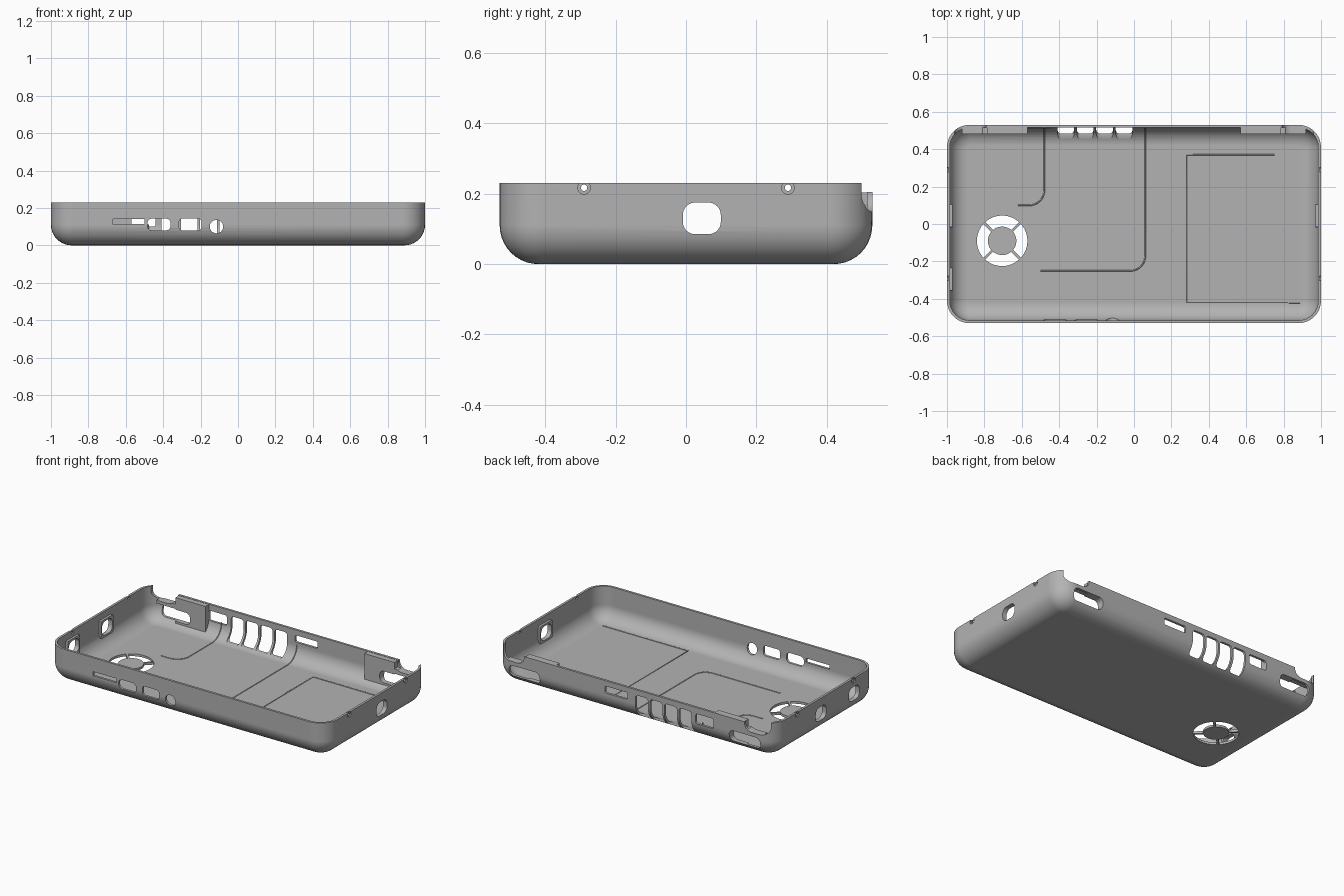
import bpy, bmesh, math
from mathutils import Vector

cube = bpy.data.objects.get("Cube")
if cube:
    bpy.data.objects.remove(cube)

HX, HY, TOP = 1.0, 0.53, 0.23          # half length, half depth, height
FILLET, CORNER, WALL = 0.11, 0.12, 0.015

grey = bpy.data.materials.new("grey_plastic")
grey.use_nodes = True
grey.diffuse_color = (0.45, 0.45, 0.45, 1)
grey.node_tree.nodes["Principled BSDF"].inputs["Base Color"].default_value = (0.45, 0.45, 0.45, 1)


def make_object(name, bm):
    bmesh.ops.recalc_face_normals(bm, faces=bm.faces)
    mesh = bpy.data.meshes.new(name)
    bm.to_mesh(mesh)
    bm.free()
    mesh.materials.append(grey)
    obj = bpy.data.objects.new(name, mesh)
    bpy.context.collection.objects.link(obj)
    return obj


def rounded_rect(cx, cy, hw, hh, r, steps=8):
    pts = []
    for i, (sx, sy) in enumerate([(1, 1), (-1, 1), (-1, -1), (1, -1)]):
        for k in range(steps + 1):
            a = math.pi / 2 * (i + k / steps)
            pts.append((cx + sx * (hw - r) + r * math.cos(a),
                        cy + sy * (hh - r) + r * math.sin(a)))
    return pts


def prism(name, axis, outline, lo, hi):
    """Extrude a 2D outline along one axis."""
    place = {"x": lambda u, v, w: (w, u, v),
             "y": lambda u, v, w: (u, w, v),
             "z": lambda u, v, w: (u, v, w)}[axis]
    bm = bmesh.new()
    ends = [[bm.verts.new(place(u, v, w)) for u, v in outline] for w in (lo, hi)]
    n = len(outline)
    for i in range(n):
        j = (i + 1) % n
        bm.faces.new((ends[0][i], ends[0][j], ends[1][j], ends[1][i]))
    bm.faces.new(ends[0])
    bm.faces.new(ends[1])
    return make_object(name, bm)


def slot(axis, u0, u1, v0, v1, r, lo, hi):
    """Rounded rectangular cutter given by its limits."""
    outline = rounded_rect((u0 + u1) / 2, (v0 + v1) / 2, (u1 - u0) / 2, (v1 - v0) / 2, r)
    return prism("cutter", axis, outline, lo, hi)


def hole(axis, u, v, r, lo, hi):
    outline = [(u + r * math.cos(i * math.tau / 24), v + r * math.sin(i * math.tau / 24))
               for i in range(24)]
    return prism("cutter", axis, outline, lo, hi)


# Tray shell: stacked rounded rectangles, up the outside and down the inside
arc = [math.pi / 2 * k / 10 for k in range(11)]
outer = [(FILLET * (1 - math.sin(a)), FILLET * (1 - math.cos(a))) for a in arc]
ri = FILLET - WALL
inner = [(FILLET - ri * math.sin(a), FILLET - ri * math.cos(a)) for a in reversed(arc)]
bm = bmesh.new()
rings = []
for inset, z in outer + [(0, TOP), (WALL, TOP)] + inner:
    pts = rounded_rect(0, 0, HX - inset, HY - inset, CORNER - inset)
    rings.append([bm.verts.new((x, y, z)) for x, y in pts])
for a, b in zip(rings, rings[1:]):
    for i in range(len(a)):
        j = (i + 1) % len(a)
        bm.faces.new((a[i], a[j], b[j], b[i]))
bm.faces.new(rings[0])
bm.faces.new(rings[-1])
shell = make_object("tray_shell", bm)

adds, cuts = [], []

# Corner blocks and shelves behind the rear wall, with notch and window
block = [(0.48, 0.035), (0.495, 0.035), (0.518, 0.07), (0.518, 0.203), (0.48, 0.203)]
shelf = [(0.48, 0.13), (0.518, 0.13), (0.518, 0.16), (0.48, 0.16)]
for s in (-1, 1):
    adds.append(prism("corner_block", "x", block, *sorted((s * 0.57, s * 0.785))))
    adds.append(prism("corner_shelf", "x", shelf, *sorted((s * 0.78, s * 0.92))))
    cuts.append(slot("y", *sorted((s * 0.79, s * 0.96)), 0.15, 0.35, 0.05, 0.47, 0.6))
    cuts.append(slot("y", *sorted((s * 0.68, s * 0.90)), 0.05, 0.125, 0.03, 0.44, 0.6))

# End wall openings with inner frames
for s, y in ((-1, 0.045), (1, 0.045), (-1, -0.295)):
    frame = rounded_rect(y, 0.13, 0.063, 0.058, 0.01, 2)
    adds.append(prism("opening_frame", "x", frame, *sorted((s * 0.97, s * 0.99))))
    cuts.append(slot("x", y - 0.054, y + 0.054, 0.085, 0.175, 0.035,
                     *sorted((s * 0.9, s * 1.1))))

# Pin holes with shallow outer recesses
for s in (-1, 1):
    for y in (-0.29, 0.29):
        cuts.append(hole("x", y, 0.217, 0.009, *sorted((s * 0.95, s * 1.1))))
        cuts.append(hole("x", y, 0.217, 0.018, *sorted((s * 0.993, s * 1.1))))

# Lowered rear rim
cuts.append(prism("cutter", "x", [(0.505, 0.205), (0.6, 0.205), (0.6, 0.3), (0.505, 0.3)], -1.1, 1.1))

# Rear vents and ports
for i in range(4):
    x = -0.41 + i * 0.104
    cuts.append(slot("y", x, x + 0.09, 0.02, 0.17, 0.02, 0.44, 0.6))
cuts.append(slot("y", 0.05, 0.21, 0.125, 0.17, 0.008, 0.44, 0.6))
cuts.append(slot("y", -0.57, -0.44, 0.1, 0.165, 0.015, 0.44, 0.6))

# Front ports
cuts.append(slot("y", -0.67, -0.5, 0.113, 0.14, 0.003, -0.6, -0.46))
cuts.append(slot("y", -0.485, -0.36, 0.08, 0.143, 0.025, -0.6, -0.46))
cuts.append(slot("y", -0.315, -0.195, 0.08, 0.143, 0.018, -0.6, -0.46))
cuts.append(hole("y", -0.115, 0.1, 0.036, -0.6, -0.46))

# Fan grille: four ring sectors leaving a hub and diagonal spokes
FX, FY, SPOKE = -0.705, -0.09, 0.007
for q in range(4):
    outline = []
    for r, way in ((0.135, 1), (0.076, -1)):
        half = math.pi / 4 - SPOKE / r
        for k in range(13):
            a = q * math.pi / 2 + way * half * (k / 6 - 1)
            outline.append((FX + r * math.cos(a), FY + r * math.sin(a)))
    cuts.append(prism("cutter", "z", outline, -0.1, 0.1))

# Apply all unions, then all cuts
for tool, op in [(o, "UNION") for o in adds] + [(o, "DIFFERENCE") for o in cuts]:
    tool.hide_render = True
    mod = shell.modifiers.new(op.lower(), "BOOLEAN")
    mod.operation, mod.solver, mod.object = op, "EXACT", tool
bpy.context.view_layer.update()
graph = bpy.context.evaluated_depsgraph_get()
result = bpy.data.meshes.new_from_object(shell.evaluated_get(graph))
shell.modifiers.clear()
shell.data = result
result.materials.clear()
result.materials.append(grey)
for tool in adds + cuts:
    bpy.data.objects.remove(tool)

bpy.ops.object.select_all(action="DESELECT")
shell.select_set(True)
bpy.context.view_layer.objects.active = shell
bpy.ops.object.shade_smooth_by_angle(angle=math.radians(30))
weighted = shell.modifiers.new("weighted_normals", "WEIGHTED_NORMAL")
weighted.keep_sharp = True


# Thin ribs on the floor
def rib(name, points):
    curve = bpy.data.curves.new(name, "CURVE")
    curve.dimensions = "3D"
    curve.bevel_depth, curve.bevel_resolution = 0.004, 1
    line = curve.splines.new("POLY")
    line.points.add(len(points) - 1)
    for p, co in zip(line.points, points):
        p.co = (*co, 1)
    curve.materials.append(grey)
    bpy.context.collection.objects.link(bpy.data.objects.new(name, curve))


def bent_rib(name, x, y, length, r=0.08):
    """Runs down the rear fillet, along the floor, then turns right."""
    path = [(x, FILLET + 0.31 + ri * math.cos(a), FILLET - ri * math.sin(a)) for a in arc]
    path += [(x - r + r * math.cos(a), y + r - r * math.sin(a), WALL) for a in arc]
    path.append((x - length, y, WALL))
    rib(name, path)


bent_rib("long_floor_rib", 0.06, -0.25, 0.56)
bent_rib("short_floor_rib", -0.48, 0.1, 0.14)
rib("bay_rib", [(0.75, 0.37, WALL), (0.28, 0.37, WALL), (0.28, -0.42, WALL), (0.89, -0.42, WALL)])
